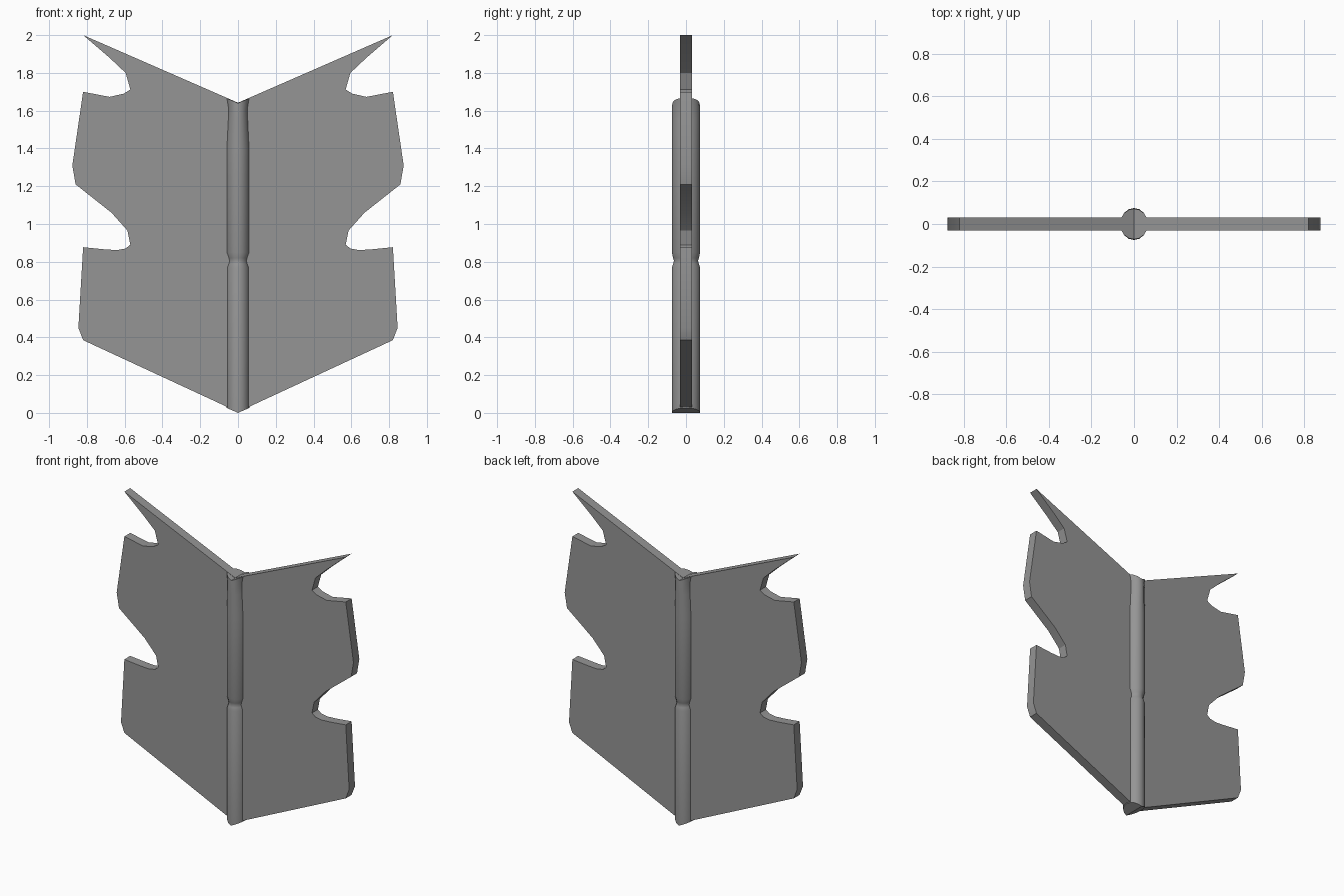
import bpy, bmesh, math

if "Cube" in bpy.data.objects:
    bpy.data.objects.remove(bpy.data.objects["Cube"])

# Single flat colour
grey = bpy.data.materials.new("mid_grey")
grey.use_nodes = True
colour = (0.3, 0.3, 0.3, 1)
grey.diffuse_color = colour
grey.node_tree.nodes["Principled BSDF"].inputs["Base Color"].default_value = colour


def finish(bm, name, angle):
    bmesh.ops.recalc_face_normals(bm, faces=bm.faces)
    mesh = bpy.data.meshes.new(name)
    bm.to_mesh(mesh)
    bm.free()
    obj = bpy.data.objects.new(name, mesh)
    bpy.context.collection.objects.link(obj)
    mesh.materials.append(grey)
    bpy.ops.object.select_all(action='DESELECT')
    obj.select_set(True)
    bpy.context.view_layer.objects.active = obj
    bpy.ops.object.shade_smooth_by_angle(angle=math.radians(angle))
    return obj


# Notched wing plate: half outline from bottom centre to top centre
half = [(0, 0.005), (0.82, 0.385), (0.845, 0.45), (0.82, 0.877),
        (0.70, 0.865), (0.64, 0.862), (0.595, 0.87), (0.57, 0.89),
        (0.585, 0.965), (0.67, 1.06), (0.86, 1.21), (0.877, 1.31),
        (0.82, 1.70), (0.68, 1.673), (0.605, 1.69), (0.57, 1.712),
        (0.595, 1.80), (0.68, 1.88), (0.82, 2.0), (0, 1.642)]
outline = half + [(-x, z) for x, z in reversed(half[1:-1])]
THICK = 0.062
bm = bmesh.new()
face = bm.faces.new([bm.verts.new((x, -THICK / 2, z)) for x, z in outline])
ext = bmesh.ops.extrude_face_region(bm, geom=[face])
bmesh.ops.translate(bm, vec=(0, THICK, 0),
                    verts=[v for v in ext["geom"] if isinstance(v, bmesh.types.BMVert)])
finish(bm, "wing_plate", 30)

# Central rib: lofted rings (height, half width, half depth), ends follow the V
SIDES, SLOPE = 16, 0.44
rings = [(0.0, 0.062, 0.075), (0.77, 0.062, 0.075), (0.79, 0.055, 0.068),
         (0.805, 0.052, 0.064), (0.82, 0.055, 0.068), (0.85, 0.065, 0.075),
         (1.40, 0.065, 0.075), (1.55, 0.057, 0.075), (1.61, 0.055, 0.075),
         (1.64, 0.066, 0.072)]
bm = bmesh.new()
loops = []
for i, (z, rx, ry) in enumerate(rings):
    slope = SLOPE if i in (0, len(rings) - 1) else 0
    loop = []
    for k in range(SIDES):
        a = math.tau * k / SIDES
        x = rx * math.cos(a)
        loop.append(bm.verts.new((x, ry * math.sin(a), z + slope * abs(x))))
    loops.append(loop)
for low, high in zip(loops, loops[1:]):
    for k in range(SIDES):
        n = (k + 1) % SIDES
        bm.faces.new((low[k], low[n], high[n], high[k]))
# Close both ends with two sloping halves each
for loop in (loops[0], loops[-1]):
    q = SIDES // 4
    bm.faces.new(loop[q:3 * q + 1])
    bm.faces.new(loop[3 * q:] + loop[:q + 1])
finish(bm, "centre_rib", 40)
